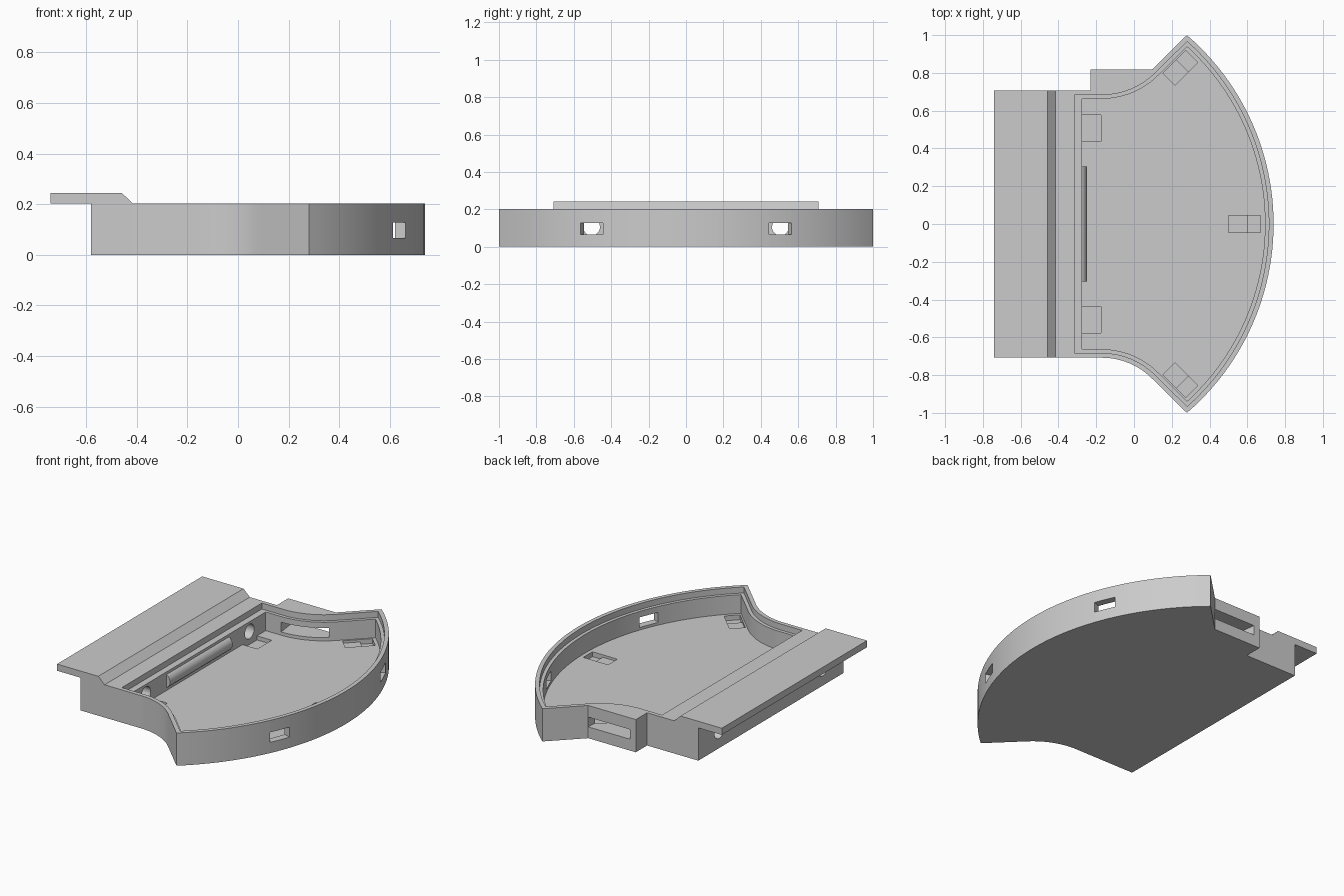
import bpy, bmesh, math
from mathutils import Vector
from mathutils.geometry import tessellate_polygon

if "Cube" in bpy.data.objects:
    bpy.data.objects.remove(bpy.data.objects["Cube"], do_unlink=True)

grey = bpy.data.materials.new("plain grey")
grey.use_nodes = True
grey.diffuse_color = (0.6, 0.6, 0.6, 1)
grey.node_tree.nodes["Principled BSDF"].inputs["Base Color"].default_value = grey.diffuse_color


def make_object(name, bm):
    bmesh.ops.remove_doubles(bm, verts=bm.verts, dist=0.00001)
    bmesh.ops.recalc_face_normals(bm, faces=bm.faces)
    mesh = bpy.data.meshes.new(name)
    bm.to_mesh(mesh)
    bm.free()
    mesh.materials.append(grey)
    obj = bpy.data.objects.new(name, mesh)
    bpy.context.collection.objects.link(obj)
    return obj


def face(bm, points):
    bm.faces.new([bm.verts.new(p) for p in points])


def at(loop, z):
    return [Vector((p.x, p.y, z)) for p in loop]


def fill(bm, *loops):
    """Flat surface bounded by the first loop, with the others as holes."""
    verts = [bm.verts.new(p) for loop in loops for p in loop]
    for tri in tessellate_polygon(loops):
        bm.faces.new([verts[i] for i in tri])


def band(bm, first, second):
    """Quads joining two matching closed loops."""
    for i in range(len(first)):
        face(bm, (first[i - 1], first[i], second[i], second[i - 1]))


def wall(bm, loop, low, high, gaps):
    """Upright wall with window gaps; the closing edge is left open."""
    for i, (a, b) in enumerate(zip(loop, loop[1:])):
        levels = (low, *gaps[i], high) if i in gaps else (low, high)
        for z0, z1 in zip(levels[::2], levels[1::2]):
            face(bm, at((a, b), z0) + at((b, a), z1))


def tunnel(bm, outer, inner, heights):
    """Lining between a gap in the outer wall and one in the inner wall."""
    low, high = heights
    for z in heights:
        fill(bm, at(outer + inner[::-1], z))
    for k in (0, -1):
        ends = (outer[k], inner[k])
        face(bm, at(ends, low) + at(ends[::-1], high))


def end_wall(bm, x, half, low, high):
    """Flat wall across the straight side, with two round bores."""
    rect = [Vector((x, y, z)) for y, z in
            ((-half, low), (half, low), (half, high), (-half, high))]
    bores = [[Vector((x, side * 0.505 + 0.045 * math.cos(t), 0.105 + 0.045 * math.sin(t)))
              for t in [math.tau * i / 32 for i in range(32)]] for side in (-1, 1)]
    fill(bm, rect, *bores)
    return bores


def pocket(bm, centre, angle, width, profile):
    """Recess whose (distance, height) profile starts and ends at floor level."""
    u = Vector((math.cos(angle), math.sin(angle)))
    v = Vector((-u.y, u.x)) * width / 2
    sides = [[(centre + u * d + s * v).to_3d() + Vector((0, 0, z)) for d, z in profile]
             for s in (-1, 1)]
    for side in sides:
        fill(bm, side)
    for i in range(len(profile) - 1):
        face(bm, (sides[0][i], sides[0][i + 1], sides[1][i + 1], sides[1][i]))
    return [sides[0][0], sides[0][-1], sides[1][-1], sides[1][0]]


def prism(name, points, offset):
    bm = bmesh.new()
    ends = [points, [p + offset for p in points]]
    band(bm, *ends)
    for end in ends:
        face(bm, end)
    return make_object(name, bm)


def inset(points, dist):
    """Shrink a counter-clockwise loop with mitred corners."""
    result = []
    for i, p in enumerate(points):
        a = (p - points[i - 1]).normalized()
        b = (points[(i + 1) % len(points)] - p).normalized()
        na, nb = Vector((-a.y, a.x)), Vector((-b.y, b.x))
        result.append(p + (na + nb) * dist / (1 + na.dot(nb)))
    return result


# Outline pieces: concave side sweep and large outer arc
HALF, TOP, LEDGE, FLOOR = 0.708, 0.202, 0.165, 0.05
ARC_X, ARC_R = -0.58, 1.319
SWEEP_X, SWEEP_R = -0.17, 0.375
sweep = [Vector((SWEEP_X + SWEEP_R * math.sin(t), -HALF - SWEEP_R * (1 - math.cos(t))))
         for t in [math.pi / 4 * i / 14 for i in range(15)]]
back_sweep = [Vector((p.x, -p.y)) for p in reversed(sweep)]

# Arc angles are spaced so that the windows start and end on points
tip, mid, win = math.asin(1 / ARC_R), math.pi / 8, 0.049
stops = (-tip, -mid - win, -mid + win, mid - win, mid + win, tip)
counts = (12, 3, 20, 3, 12)
angles = [a + (b - a) * i / n for a, b, n in zip(stops, stops[1:], counts)
          for i in range(n)] + [tip]
arc = [Vector((ARC_X + ARC_R * math.cos(t), ARC_R * math.sin(t))) for t in angles]


def tray_outline(left):
    return ([Vector((left, -HALF))] + sweep + arc + back_sweep + [Vector((left, HALF))])


step_y = back_sweep[0].y
outer = ([Vector((ARC_X, -HALF))] + sweep + arc
         + [Vector(p) for p in ((back_sweep[0].x, step_y), (-0.19, step_y),
                                (-0.23, step_y), (-0.23, HALF), (ARC_X, HALF))])
rim = inset(tray_outline(-0.34), 0.025)
cavity = inset(tray_outline(-0.32), 0.045)

# Gaps for two arc windows and the long slot in the back block
arc_start = 1 + len(sweep)
back_start = arc_start + len(arc)
WINDOW, SLOT = (0.066, 0.128), (0.07, 0.13)
window_starts = [arc_start + sum(counts[:k]) for k in (1, 3)]
gaps = {s + i: WINDOW for s in window_starts for i in range(3)}
slot_first, slot_last = back_start + 2, back_start + 14

# Tray shell, from the underside up and back down into the cavity
bm = bmesh.new()
fill(bm, at(outer, 0))
wall(bm, outer, 0, TOP, {**gaps, back_start: SLOT})
fill(bm, at(outer, TOP), at(rim, TOP))
band(bm, at(rim, TOP), at(rim, LEDGE))
fill(bm, at(rim, LEDGE), at(cavity, LEDGE))
wall(bm, cavity, FLOOR, LEDGE, {**gaps, **{i: SLOT for i in range(slot_first, slot_last)}})

# Linings of the windows, slot and round bores
for s in window_starts:
    tunnel(bm, outer[s:s + 4], cavity[s:s + 4], WINDOW)
tunnel(bm, outer[back_start:back_start + 2], cavity[slot_first:slot_last + 1], SLOT)
inner_x = cavity[0].x
for first, second in zip(end_wall(bm, ARC_X, HALF, 0, TOP),
                         end_wall(bm, inner_x, cavity[-1].y, FLOOR, LEDGE)):
    band(bm, first, second)

# Stepped floor pockets at the arc middle and in the two tips
stepped = ((-0.085, FLOOR), (-0.085, 0.035), (0.015, 0.035),
           (0.015, 0.02), (0.085, 0.02), (0.085, FLOOR))
holes = [pocket(bm, Vector((x, y)), angle, 0.09, stepped)
         for x, y, angle in ((0.585, 0, 0), (0.246, 0.827, math.pi / 4),
                             (0.246, -0.827, -math.pi / 4))]

# Plain pockets against the straight wall notch the floor edge
floor = at(cavity, FLOOR)
plain = ((0, FLOOR), (0, 0.025), (0.1, 0.025), (0.1, FLOOR))
for y in (0.508, -0.508):
    a, b, c, d = pocket(bm, Vector((inner_x, y)), 0, 0.14, plain)
    floor += [d, c, b, a]
fill(bm, floor, *holes)
tray = make_object("tray_body", bm)

# Mounting flange with a sloped inner edge
flange_profile = ((-0.74, TOP), (-0.415, TOP), (-0.458, 0.243), (-0.74, 0.243))
prism("mounting_flange", [Vector((x, -HALF, z)) for x, z in flange_profile],
      Vector((0, 2 * HALF, 0)))

# Rounded rib standing out of the straight inner wall
reach = math.acos(0.02 / 0.045)
rib_profile = [Vector((inner_x - 0.02 + 0.045 * math.cos(t), -0.305, 0.108 + 0.045 * math.sin(t)))
               for t in [reach * (i / 8 - 1) for i in range(17)]]
rib = prism("wall_rib", rib_profile, Vector((0, 0.61, 0)))

bpy.ops.object.select_all(action="DESELECT")
for obj in (tray, rib):
    obj.select_set(True)
bpy.context.view_layer.objects.active = tray
bpy.ops.object.shade_smooth_by_angle(angle=math.radians(25))
